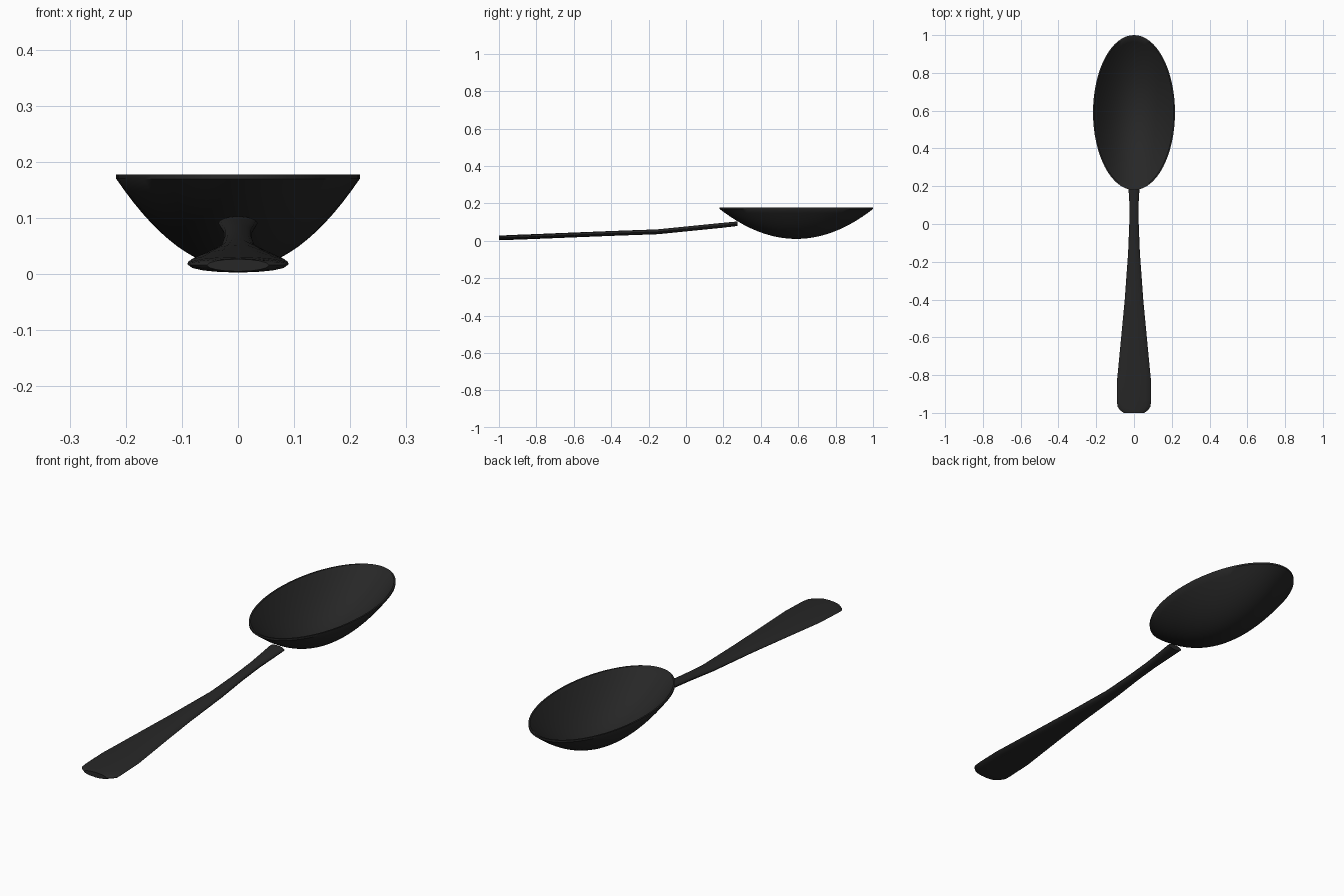
import bpy, bmesh, math

if "Cube" in bpy.data.objects:
    bpy.data.objects.remove(bpy.data.objects["Cube"])

mat = bpy.data.materials.new("black metal")
mat.diffuse_color = (0.02, 0.02, 0.02, 1)
mat.use_nodes = True
mat.node_tree.nodes["Principled BSDF"].inputs["Base Color"].default_value = mat.diffuse_color


def loft(name, rings, angle):
    """Skin a list of equal-length closed rings and cap both ends."""
    bm = bmesh.new()
    vs = [[bm.verts.new(p) for p in r] for r in rings]
    n = len(vs[0])
    for a, b in zip(vs, vs[1:]):
        for i in range(n):
            j = (i + 1) % n
            bm.faces.new((a[i], a[j], b[j], b[i]))
    bm.faces.new(vs[0][::-1])
    bm.faces.new(vs[-1])
    bmesh.ops.recalc_face_normals(bm, faces=bm.faces)
    me = bpy.data.meshes.new(name)
    bm.to_mesh(me)
    bm.free()
    me.materials.append(mat)
    ob = bpy.data.objects.new(name, me)
    bpy.context.collection.objects.link(ob)
    bpy.ops.object.select_all(action='DESELECT')
    ob.select_set(True)
    bpy.context.view_layer.objects.active = ob
    bpy.ops.object.shade_smooth_by_angle(angle=math.radians(angle))
    return ob


def ellipse(a, b, z, n=64):
    return [(a * math.cos(2 * math.pi * i / n),
             0.59 + b * math.sin(2 * math.pi * i / n), z) for i in range(n)]


# Bowl: outer dish, thin upright rim, then the inner dish
A, B, TOP, WALL = 0.217, 0.41, 0.178, 0.012
us = [0.04] + [k / 14 for k in range(1, 15)]
rings = [ellipse(A * u, B * u, 0.01 + 0.16 * u * u) for u in us]
rings.append(ellipse(A, B, TOP))
rings += [ellipse((A - 0.007) * u, (B - 0.007) * u, 0.01 + WALL + (TOP - 0.01 - WALL) * u * u)
          for u in reversed(us)]
loft("spoon_bowl", rings, 40)

# Handle: flat oval section swept along a bent path (y, mid z, half width, half height)
stations = [(-1.0, 0.016, 0.055, 0.011), (-0.985, 0.016, 0.075, 0.012),
            (-0.965, 0.016, 0.088, 0.013), (-0.93, 0.018, 0.09, 0.013),
            (-0.82, 0.022, 0.089, 0.013), (-0.60, 0.031, 0.068, 0.013),
            (-0.40, 0.039, 0.049, 0.013), (-0.15, 0.048, 0.031, 0.013),
            (0.0, 0.063, 0.025, 0.013), (0.12, 0.075, 0.025, 0.013),
            (0.20, 0.083, 0.030, 0.013), (0.275, 0.091, 0.035, 0.012)]
N = 16
loft("spoon_handle",
     [[(w * math.cos(2 * math.pi * i / N), y, z + h * math.sin(2 * math.pi * i / N))
       for i in range(N)] for y, z, w, h in stations], 40)
